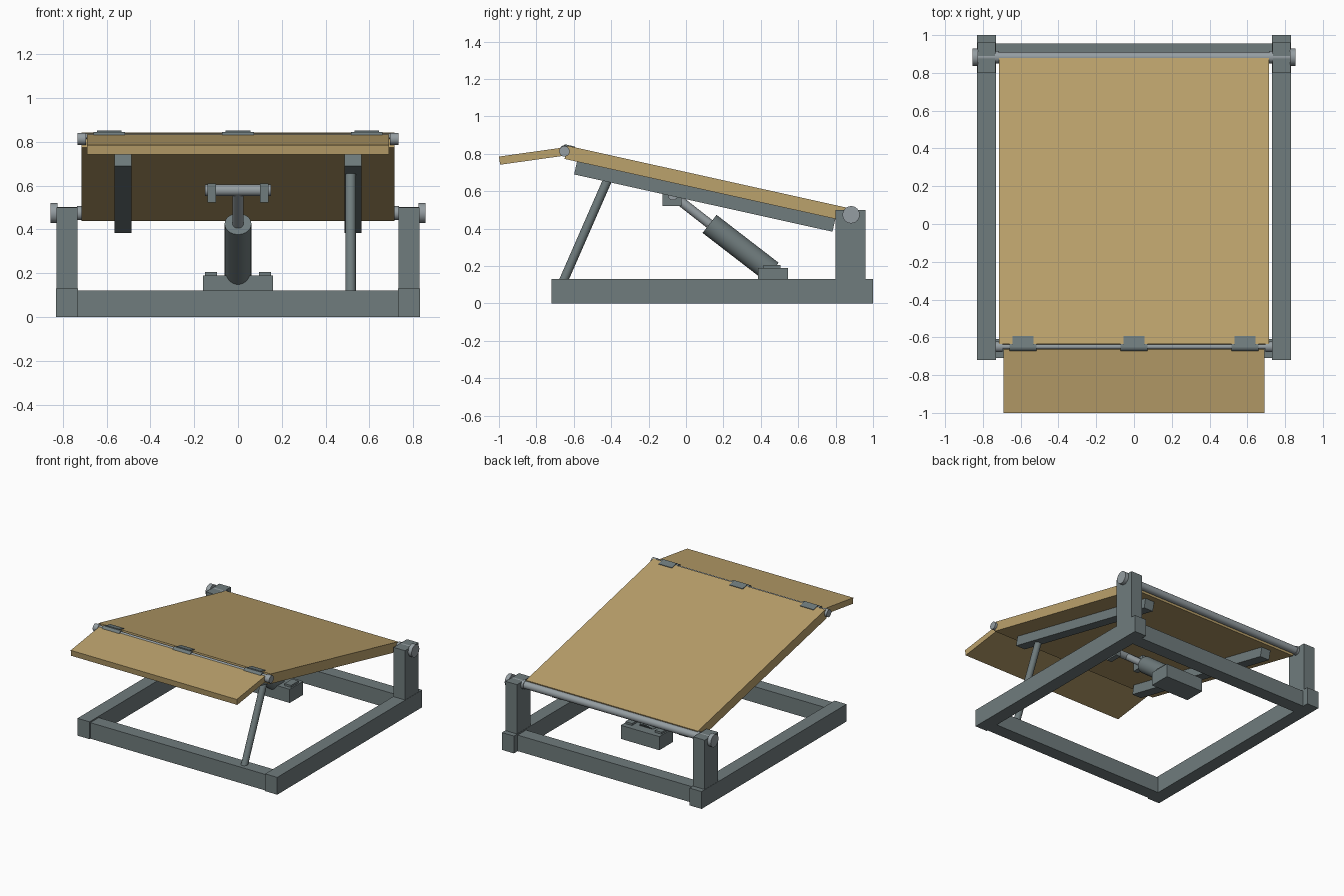
import bpy
from math import cos, sin, radians
from mathutils import Vector

if "Cube" in bpy.data.objects:
    bpy.data.objects.remove(bpy.data.objects["Cube"])


def material(name, rgb):
    m = bpy.data.materials.new(name)
    m.diffuse_color = (*rgb, 1)
    m.use_nodes = True
    m.node_tree.nodes["Principled BSDF"].inputs["Base Color"].default_value = m.diffuse_color
    return m


wood = material("wood", (0.50, 0.36, 0.15))
frame = material("frame_grey", (0.16, 0.20, 0.205))
steel = material("bright_steel", (0.30, 0.34, 0.36))


def finish(ob, name, mat):
    ob.name = name
    ob.data.materials.append(mat)
    return ob


def box(name, x, y, z, mat=frame):
    """Axis-aligned box from three (min, max) ranges."""
    r = (x, y, z)
    bpy.ops.mesh.primitive_cube_add(size=1, location=[(a + b) / 2 for a, b in r])
    ob = bpy.context.object
    ob.scale = [b - a for a, b in r]
    bpy.ops.object.transform_apply(location=False, rotation=False, scale=True)
    return finish(ob, name, mat)


def sloped_box(name, x, start, angle, length, thick, mat):
    """Board whose upper front edge is at start (y, z), tilted about x."""
    a = radians(angle)
    y = start[0] + cos(a) * length / 2 + sin(a) * thick / 2
    z = start[1] + sin(a) * length / 2 - cos(a) * thick / 2
    bpy.ops.mesh.primitive_cube_add(size=1, location=((x[0] + x[1]) / 2, y, z),
                                    rotation=(a, 0, 0))
    ob = bpy.context.object
    ob.scale = (x[1] - x[0], length, thick)
    bpy.ops.object.transform_apply(location=False, rotation=False, scale=True)
    return finish(ob, name, mat)


def rod(name, p, q, r, mat=steel):
    """Round bar between two points."""
    p, q = Vector(p), Vector(q)
    d = q - p
    bpy.ops.mesh.primitive_cylinder_add(vertices=32, radius=r, depth=d.length,
                                        location=(p + q) / 2,
                                        rotation=d.to_track_quat('Z', 'Y').to_euler())
    bpy.ops.object.shade_smooth_by_angle()
    return finish(bpy.context.object, name, mat)


def span(s, a, b):
    return tuple(sorted((s * a, s * b)))


# base frame cross bars
box("front_cross_bar", (-0.73, 0.73), (-0.71, -0.61), (0, 0.12))
box("rear_cross_bar", (-0.73, 0.73), (0.855, 0.955), (0, 0.12))

# parts mirrored left and right
slope = -12.5
for s, side in ((-1, "left"), (1, "right")):
    box(side + "_rail", span(s, 0.73, 0.83), (-0.72, 1.0), (0, 0.13))
    box(side + "_post", span(s, 0.732, 0.828), (0.80, 0.96), (0.12, 0.50))
    rod(side + "_pivot_cap", (s * 0.825, 0.883, 0.474), (s * 0.856, 0.883, 0.474), 0.046)
    rod(side + "_pivot_collar", (s * 0.715, 0.883, 0.474), (s * 0.735, 0.883, 0.474), 0.032)
    rod(side + "_hinge_cap", (s * 0.695, -0.65, 0.813), (s * 0.733, -0.65, 0.813), 0.028)
    sloped_box(side + "_stringer", span(s, 0.487, 0.565), (-0.583, 0.758), slope,
               1.415, 0.07, frame)
    box(side + "_upper_clevis", span(s, 0.10, 0.14), (-0.125, -0.025), (0.522, 0.61))
    box(side + "_lower_lug", span(s, 0.095, 0.15), (0.415, 0.505), (0.18, 0.205))

# deck, front flap and their pivots
sloped_box("deck_board", (-0.715, 0.715), (-0.634, 0.843), slope, 1.55, 0.072, wood)
sloped_box("front_flap", (-0.69, 0.69), (-1.0, 0.785), 8, 0.34, 0.044, wood)
rod("rear_pivot_rod", (-0.83, 0.883, 0.474), (0.83, 0.883, 0.474), 0.027)
rod("hinge_rod", (-0.72, -0.65, 0.825), (0.72, -0.65, 0.825), 0.013)
for i, x in enumerate((-0.588, 0, 0.588)):
    rod(f"hinge_barrel_{i}", (x - 0.072, -0.652, 0.823), (x + 0.072, -0.652, 0.823), 0.022, frame)
    sloped_box(f"hinge_leaf_{i}", (x - 0.056, x + 0.056), (-0.65, 0.851), slope, 0.058, 0.012, frame)

# single prop strut on the right
rod("prop_strut", (0.514, -0.66, 0.11), (0.514, -0.415, 0.67), 0.024, frame)

# lifting cylinder
low, top = Vector((0, 0.458, 0.169)), Vector((0, 0.126, 0.425))
pin = Vector((0, -0.07, 0.578))
box("cylinder_mount", (-0.16, 0.16), (0.385, 0.545), (0.088, 0.19))
rod("cylinder_body", low, top, 0.061, frame)
rod("piston_rod", top, pin, 0.025)
rod("upper_pin", pin - Vector((0.15, 0, 0)), pin + Vector((0.15, 0, 0)), 0.026)
